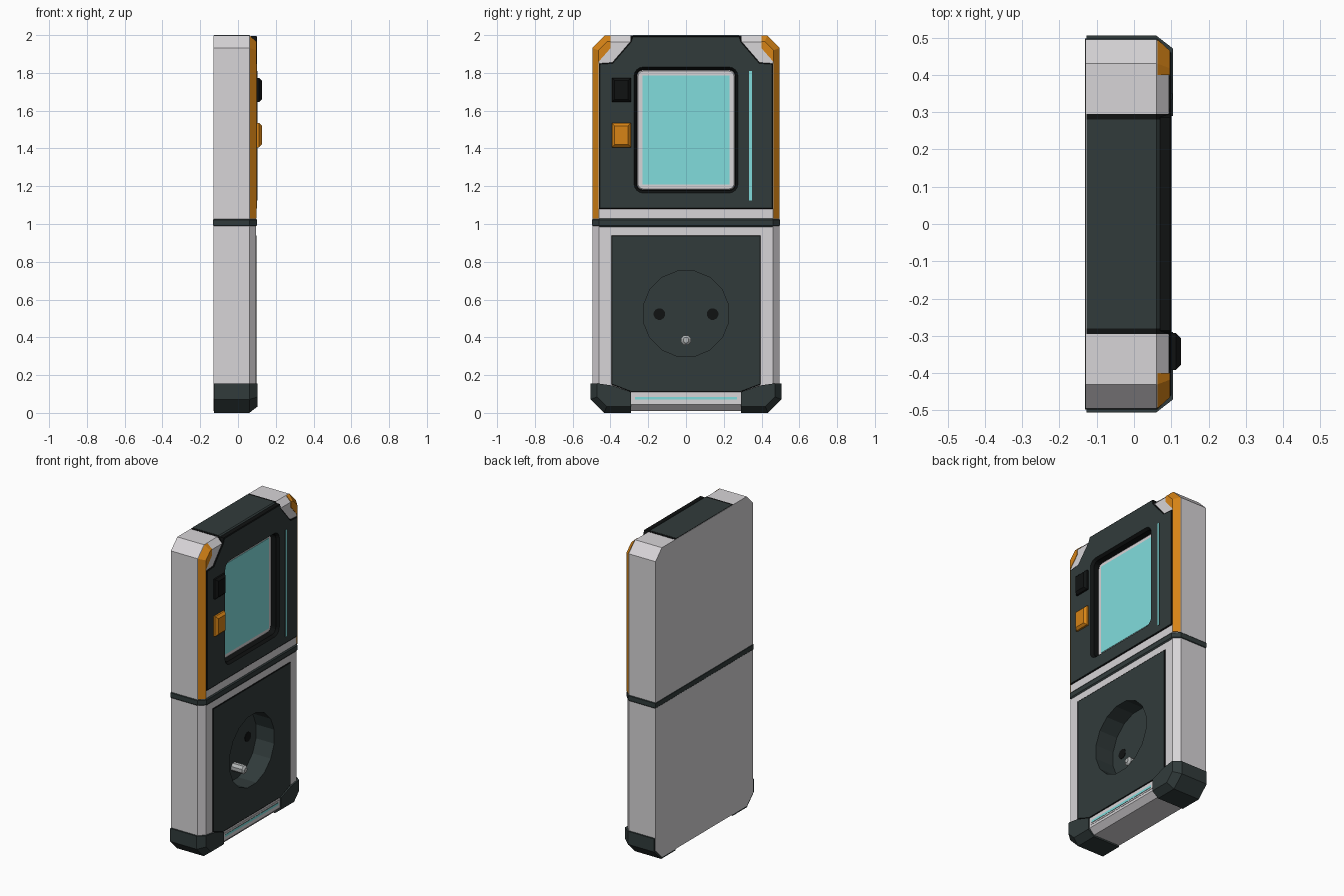
import bpy, bmesh, math
from mathutils import Vector

old = bpy.data.objects.get("Cube")
if old:
    bpy.data.objects.remove(old, do_unlink=True)


def material(name, r, g, b):
    m = bpy.data.materials.new(name)
    m.use_nodes = True
    m.diffuse_color = (r, g, b, 1)
    m.node_tree.nodes["Principled BSDF"].inputs["Base Color"].default_value = (r, g, b, 1)
    return m


GREY = material("light grey", .68, .66, .68)
DARK = material("dark slate", .031, .044, .044)
BLACK = material("black", .005, .006, .006)
ORANGE = material("orange", .68, .23, .008)
CYAN = material("pale cyan", .22, .72, .72)
METAL = material("pin metal", .45, .47, .47)


def offset(pts, d):
    """Move a counter-clockwise outline inward by d with mitred corners."""
    out = []
    for i, p in enumerate(pts):
        p, a, b = Vector(p), Vector(pts[i - 1]), Vector(pts[(i + 1) % len(pts)])
        e, f = (p - a).normalized(), (b - p).normalized()
        n, m = Vector((-e.y, e.x)), Vector((-f.y, f.x))
        out.append(p + (n + m) * d / (1 + n.dot(m)))
    return out


def loft(name, outline, levels, mat, edge=None, axis="x"):
    """Stack inset copies of an outline along an axis into a closed solid."""
    bm = bmesh.new()
    rings = []
    for h, d in levels:
        rings.append([bm.verts.new((h, p.x, p.y) if axis == "x" else (p.x, p.y, h))
                      for p in offset(outline, d)])
    bm.faces.new(rings[0][::-1])
    bm.faces.new(rings[-1])
    n = len(outline)
    for lo, hi in zip(rings, rings[1:]):
        for i in range(n):
            j = (i + 1) % n
            f = bm.faces.new((lo[i], lo[j], hi[j], hi[i]))
            f.material_index = 1 if edge else 0
    mesh = bpy.data.meshes.new(name)
    bm.to_mesh(mesh)
    bm.free()
    mesh.materials.append(mat)
    if edge:
        mesh.materials.append(edge)
    ob = bpy.data.objects.new(name, mesh)
    bpy.context.collection.objects.link(ob)
    return ob


def rect(y0, z0, y1, z1, r=0, n=1):
    """Rectangle outline, with optional corners of n segments."""
    if not r:
        return [(y0, z0), (y1, z0), (y1, z1), (y0, z1)]
    pts = []
    for k, (cy, cz) in enumerate([(y0 + r, z0 + r), (y1 - r, z0 + r),
                                  (y1 - r, z1 - r), (y0 + r, z1 - r)]):
        for s in range(n + 1):
            a = math.pi * (1 + k / 2 + s / n / 2)
            pts.append((cy + r * math.cos(a), cz + r * math.sin(a)))
    return pts


def disc(y, z, r, n):
    return [(y + r * math.cos(2 * math.pi * (i + .5) / n),
             z + r * math.sin(2 * math.pi * (i + .5) / n)) for i in range(n)]


def mirror(pts):
    return [(-y, z) for y, z in reversed(pts)]


def boolean(targets, cutter, operation):
    cutter.hide_render = True
    for ob in targets:
        mod = ob.modifiers.new("cut", "BOOLEAN")
        mod.operation, mod.object, mod.solver = operation, cutter, "EXACT"
        mod.material_mode = "TRANSFER"
        graph = bpy.context.evaluated_depsgraph_get()
        mesh = bpy.data.meshes.new_from_object(ob.evaluated_get(graph))
        ob.modifiers.clear()
        ob.data = mesh
    bpy.data.objects.remove(cutter, do_unlink=True)


def shell(name, grow, mat):
    """Body volume with chamfered corners and front edge, grown a little."""
    back = -.13 if grow == 0 else -.128
    return loft(name, rect(-.495, .01, .495, 1.997, .065),
                [(back, -grow), (.06, -grow), (.094 + grow, .034 - grow)], mat)


def shell_part(name, grow, region, x0, mat):
    """Piece of the grown body inside a front-facing region."""
    ob = shell(name, grow, mat)
    boolean([ob], loft("cutter", region, [(x0, 0), (.3, 0)], mat), "INTERSECT")


# Main body
body = shell("body", 0, GREY)

# Dark top band with black seams
shell_part("top_band_seam", .002, rect(-.295, 1.9, .295, 2.1), -.2, BLACK)
shell_part("top_band", .003, rect(-.28, 1.9, .28, 2.1), -.2, DARK)

# Orange edge trims and bottom bumpers, on both sides
trim = [(-.6, 1.03), (-.462, 1.03), (-.462, 1.86), (-.4, 1.93), (-.4, 2.1), (-.6, 2.1)]
bumper = [(-.6, -.1), (-.29, -.1), (-.29, .11), (-.39, .145), (-.46, .155), (-.6, .155)]
for side, flip in (("right", list), ("left", mirror)):
    shell_part(side + "_edge_trim", .003, flip(trim), .063, ORANGE)
    shell_part(side + "_bumper", .01, flip(bumper), -.2, DARK)

# Divider between the two halves
loft("divider", [(-.132, -.498), (.062, -.498), (.1, -.46), (.1, .46), (.062, .498), (-.132, .498)],
     [(.985, .006), (.993, 0), (1.022, 0), (1.03, .006)], DARK, axis="z")

# Front panels
half = [(.46, 1.08), (.46, 1.85), (.39, 1.855), (.295, 1.965), (.285, 1.995)]
upper_panel = loft("upper_panel", half + mirror(half),
                   [(.07, 0), (.097, 0), (.101, .005)], DARK, BLACK)
half = [(.29, .11), (.395, .15), (.395, .94)]
lower_panel = loft("lower_panel", half + mirror(half),
                   [(.07, 0), (.096, 0), (.099, .004)], DARK, BLACK)

# Recessed screen with light frame
boolean([body, upper_panel],
        loft("cutter", rect(-.262, 1.177, .262, 1.818, .035, 4),
             [(.035, 0), (.085, 0), (.105, -.016)], BLACK), "DIFFERENCE")
loft("screen_frame", rect(-.26, 1.18, .26, 1.815, .033, 4), [(.03, 0), (.05, 0), (.055, .006)], GREY)
loft("screen", rect(-.23, 1.208, .23, 1.787), [(.052, 0), (.058, 0)], CYAN)

# Buttons
for name, z, mat in (("black_button", 1.71, BLACK), ("orange_button", 1.47, ORANGE)):
    loft(name, rect(-.392, z - .064, -.292, z + .064), [(.09, 0), (.112, 0), (.126, .014)], mat)

# Light strips
loft("vertical_light", rect(.334, 1.125, .35, 1.81), [(.096, 0), (.103, 0)], CYAN, DARK)
loft("bottom_light_surround", rect(-.28, .06, .28, .096), [(.09, 0), (.096, 0)], GREY)
loft("bottom_light", rect(-.27, .07, .27, .085), [(.092, 0), (.098, 0)], CYAN, DARK)

# Socket recess, holes and earth pin
boolean([body, lower_panel],
        loft("cutter", disc(0, .525, .23, 16), [(-.03, 0), (.2, 0)], DARK), "DIFFERENCE")
for side, y in (("right", -.141), ("left", .141)):
    loft(side + "_socket_hole", disc(y, .523, .031, 12), [(-.034, 0), (-.027, 0)], BLACK)
loft("earth_pin", disc(0, .385, .028, 8), [(-.035, 0), (.045, 0), (.056, .012)], METAL)
